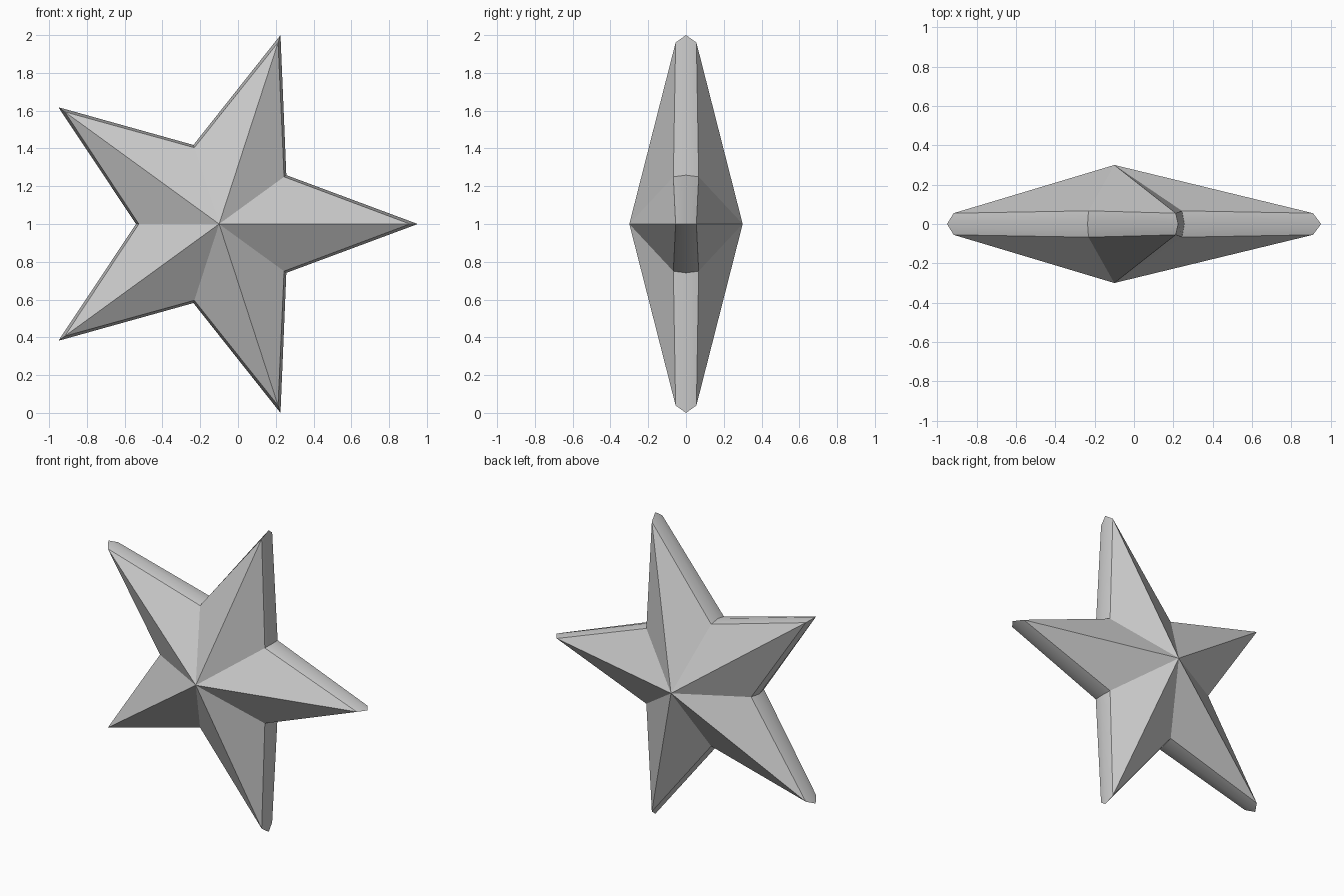
import bpy, bmesh
from math import sin, cos, pi, radians

if "Cube" in bpy.data.objects:
    bpy.data.objects.remove(bpy.data.objects["Cube"])

CX, CZ = -0.10, 1.0      # hub of the star
APEX = 0.30              # depth of the raised centre


def star_ring(bm, tip, valley):
    """Ten-point star outline; tip and valley are (radius, y)."""
    ring = []
    for i in range(10):
        r, y = valley if i % 2 else tip
        a = i * pi / 5
        ring.append(bm.verts.new((CX + r * cos(a), y, CZ + r * sin(a))))
    return ring


bm = bmesh.new()

# Outline rings: front edge, widest middle, back edge
rings = [
    star_ring(bm, (1.01, -0.055), (0.425, -0.067)),
    star_ring(bm, (1.0515, 0), (0.44, 0)),
    star_ring(bm, (1.01, 0.055), (0.425, 0.067)),
]
front = bm.verts.new((CX, -APEX, CZ))
back = bm.verts.new((CX, APEX, CZ))

for i in range(10):
    j = (i + 1) % 10
    # Faceted front and back
    bm.faces.new((front, rings[0][i], rings[0][j]))
    bm.faces.new((back, rings[2][j], rings[2][i]))
    # Rounded rim
    for a, b in zip(rings, rings[1:]):
        bm.faces.new((a[i], b[i], b[j], a[j]))
bmesh.ops.recalc_face_normals(bm, faces=bm.faces)

mesh = bpy.data.meshes.new("star")
bm.to_mesh(mesh)
bm.free()
star = bpy.data.objects.new("star", mesh)
bpy.context.collection.objects.link(star)

# Smooth rim, crisp facets
bpy.context.view_layer.objects.active = star
star.select_set(True)
bpy.ops.object.shade_smooth_by_angle(angle=radians(32))
